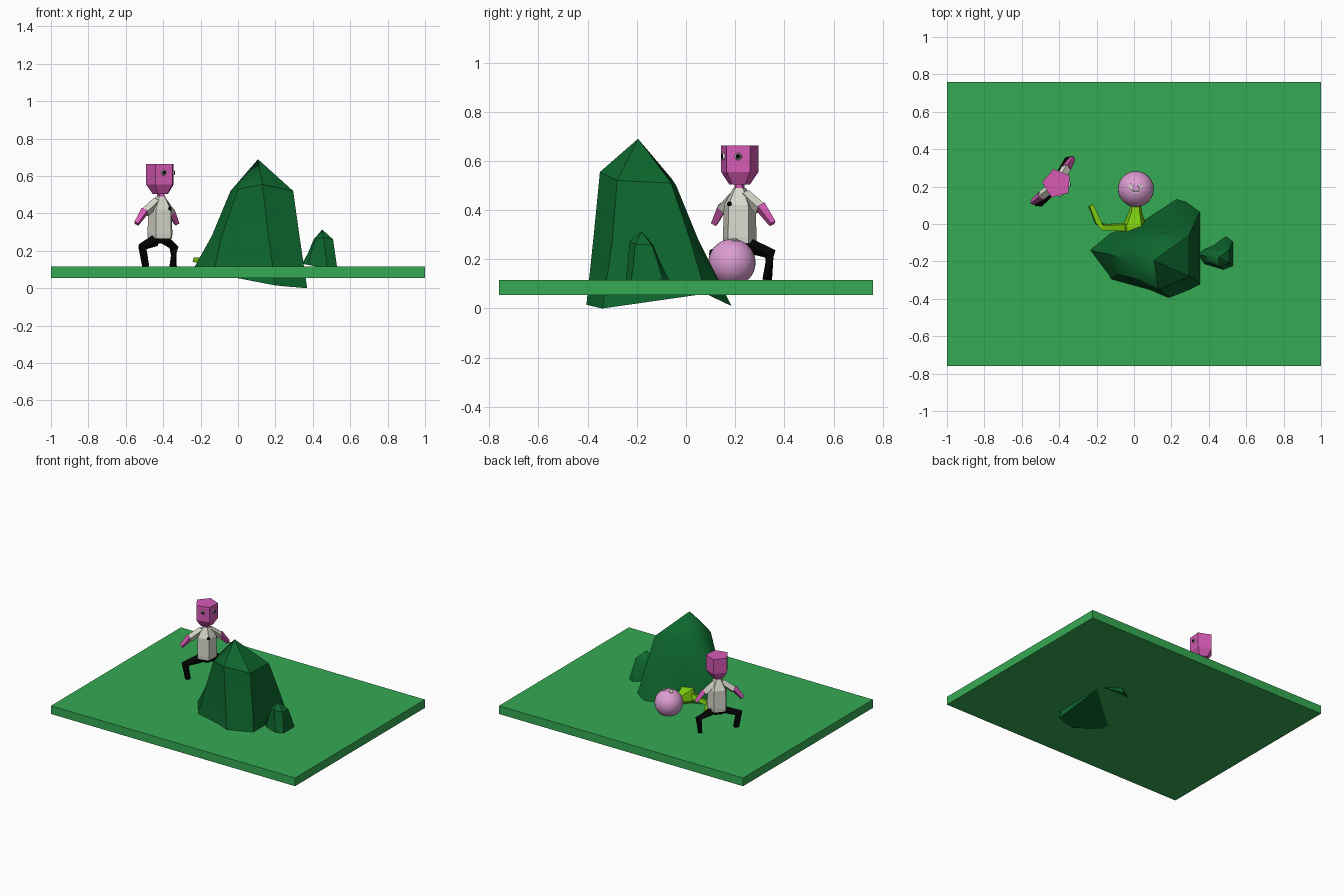
import bpy, bmesh, math
from mathutils import Vector, Matrix

if "Cube" in bpy.data.objects:
    bpy.data.objects.remove(bpy.data.objects["Cube"])


def mat(name, r, g, b):
    def lin(c):
        c /= 255
        return c / 12.92 if c <= 0.04045 else ((c + 0.055) / 1.055) ** 2.4
    m = bpy.data.materials.new(name)
    m.diffuse_color = (lin(r), lin(g), lin(b), 1)
    m.use_nodes = True
    m.node_tree.nodes["Principled BSDF"].inputs["Base Color"].default_value = m.diffuse_color
    return m


GRASS = mat("grass green", 53, 170, 83)
ROCK = mat("dark green", 13, 103, 46)
PINK = mat("magenta skin", 214, 90, 180)
PALE = mat("pale pink", 220, 156, 210)
SHIRT = mat("off white", 216, 216, 204)
BLACK = mat("black", 4, 4, 4)
LIME = mat("lime", 124, 205, 14)
WHITE = mat("white", 240, 240, 240)


def finish(bm, name, material, smooth=None):
    bmesh.ops.recalc_face_normals(bm, faces=bm.faces)
    me = bpy.data.meshes.new(name)
    bm.to_mesh(me)
    bm.free()
    me.materials.append(material)
    ob = bpy.data.objects.new(name, me)
    bpy.context.collection.objects.link(ob)
    if smooth:
        bpy.ops.object.select_all(action='DESELECT')
        ob.select_set(True)
        bpy.context.view_layer.objects.active = ob
        bpy.ops.object.shade_smooth_by_angle(angle=math.radians(smooth))
    return ob


def skin(rings, name, material, smooth=None, tip=None):
    """Bridge rings of points, cap the ends (or close to a tip)."""
    bm = bmesh.new()
    vs = [[bm.verts.new(p) for p in r] for r in rings]
    n = len(vs[0])
    for a, b in zip(vs, vs[1:]):
        for i in range(n):
            j = (i + 1) % n
            bm.faces.new((a[i], a[j], b[j], b[i]))
    bm.faces.new(vs[0][::-1])
    if tip:
        t = bm.verts.new(tip)
        for i in range(n):
            bm.faces.new((vs[-1][i], vs[-1][(i + 1) % n], t))
    else:
        bm.faces.new(vs[-1])
    return finish(bm, name, material, smooth)


def column(name, material, cx, cy, levels, sides=5, start=-40):
    """Upright faceted solid from (z, radius) levels."""
    rings = []
    for z, r in levels:
        ang = [math.radians(start + 360 * i / sides) for i in range(sides)]
        rings.append([(cx + r * math.cos(a), cy + r * math.sin(a), z) for a in ang])
    return skin(rings, name, material)


def limb(name, material, path, radii, sides=4):
    """Faceted tube along a path with a radius at each point."""
    pts = [Vector(p) for p in path]
    rings = []
    for i, p in enumerate(pts):
        d = (pts[min(i + 1, len(pts) - 1)] - pts[max(i - 1, 0)]).normalized()
        u = d.cross(Vector((0.3, -0.25, 0.9))).normalized()
        v = d.cross(u)
        rings.append([p + radii[i] * (u * math.cos(a) + v * math.sin(a))
                      for a in [math.pi / sides + 2 * math.pi * k / sides for k in range(sides)]])
    return skin(rings, name, material)


def disc(name, material, center, normal, r, thick, sides=10):
    bm = bmesh.new()
    rot = Vector(normal).to_track_quat('Z', 'Y').to_matrix().to_4x4()
    bmesh.ops.create_cone(bm, cap_ends=True, segments=sides, radius1=r, radius2=r * 0.8,
                          depth=thick, matrix=Matrix.Translation(center) @ rot)
    return finish(bm, name, material)


# Ground slab
bm = bmesh.new()
bmesh.ops.create_cube(bm, size=1, matrix=Matrix.Translation((0, 0, 0.086)) @ Matrix.Diagonal((2, 1.52, 0.061, 1)))
finish(bm, "ground_slab", GRASS)

# Boulder rings from base to shoulder, shared by both boulders
base = [(-.24, -.14, .10), (-.13, -.05, .10), (.04, .02, .09), (.24, .185, .01),
        (.36, .08, .06), (.37, -.34, 0), (.2, -.405, .015), (-.13, -.3, .08)]
middle = [(-.14, -.16, .28), (-.08, -.07, .30), (.05, -.03, .32), (.21, .05, .28),
          (.33, .02, .27), (.33, -.30, .27), (.16, -.375, .30), (-.09, -.27, .27)]
upper = [(-.04, -.19, .52), (0, -.1, .52), (.08, -.06, .53), (.2, -.04, .50),
         (.295, -.06, .51), (.295, -.28, .52), (.13, -.35, .555), (0, -.29, .53)]
peak = (.107, -.195, .69)


def boulder(name, scale, offset):
    def place(p):
        return Vector(p) * scale + Vector(offset)
    skin([[place(p) for p in r] for r in (base, middle, upper)], name, ROCK, 38, place(peak))


boulder("large_boulder", 1, (0, 0, 0))
boulder("small_boulder", .31, (.417, -.12, .10))

# Standing figure: head, neck, shirt, trousers (a corner points forward)
CX, CY = -.412, .217
column("head", PINK, CX, CY, [(.505, .045), (.555, .08), (.663, .08)])
column("neck", PINK, CX, CY, [(.47, .022), (.51, .022)])
column("shirt", SHIRT, CX, CY, [(.265, .07), (.29, .072), (.42, .068), (.49, .027)])
column("trouser_seat", BLACK, CX, CY, [(.24, .05), (.275, .068)])

# Arms with sleeves, and bent legs, on both sides
for side, elbow, hand, knee, foot in (
        ("left", (-.497, .15), (-.543, .115), (-.512, .113), (-.493, .118)),
        ("right", (-.36, .302), (-.328, .352), (-.343, .343), (-.347, .33))):
    c = Vector((CX, CY, 0))
    e = Vector((*elbow, .405))
    h = Vector((*hand, .345))
    s = c.lerp(Vector((*elbow, 0)), .25) + Vector((0, 0, .465))
    limb(side + "_sleeve", SHIRT, [s, e], [.024, .027])
    limb(side + "_arm", PINK, [e + Vector((0, 0, .01)), h], [.025, .016])
    hip = c.lerp(Vector((*knee, 0)), .3) + Vector((0, 0, .255))
    limb(side + "_leg", BLACK, [hip, (*knee, .222), (*foot, .115)], [.032, .028, .02])

# Eyes on the two front faces of the head
for i, ang in enumerate((-76, -4)):
    a = math.radians(ang)
    n = Vector((math.cos(a), math.sin(a), 0))
    p = Vector((CX, CY, .618)) + n * .067
    disc(f"eye_white_{i}", WHITE, p, n, .016, .008)
    disc(f"eye_pupil_{i}", BLACK, p + n * .004, n, .011, .006)

# Shirt button on the front corner
f = Vector((math.cos(math.radians(-40)), math.sin(math.radians(-40)), 0))
disc("shirt_button", BLACK, Vector((CX, CY, .425)) + f * .064, f, .011, .008, 6)

# Trapped figure: round head, body running under the boulder, bent arm
bm = bmesh.new()
ball = Vector((.01, .187, .187))
bmesh.ops.create_uvsphere(bm, u_segments=28, v_segments=16, radius=.096, matrix=Matrix.Translation(ball))
finish(bm, "trapped_head", PALE, 40)
limb("trapped_body", LIME, [(.01, .12, .165), (.008, .06, .165), (0, -.01, .165), (.02, -.13, .165)],
     [.025, .038, .068, .07], 5)
limb("trapped_arm", LIME, [(-.02, -.015, .175), (-.165, -.018, .15), (-.192, .01, .148), (-.23, .1, .15)],
     [.026, .02, .021, .016])

# Crossed eyes and mouth as thin plates on top of the round head
for name, dx, dy, turn in (("eye_cross", -.026, .012, 45), ("eye_cross", -.026, .012, -45),
                           ("eye_cross", .026, .012, 45), ("eye_cross", .026, .012, -45),
                           ("mouth_bar", 0, -.016, 0)):
    n = Vector((dx, dy, math.sqrt(.096 ** 2 - dx * dx - dy * dy)))
    rot = n.to_track_quat('Z', 'Y').to_matrix().to_4x4()
    bm = bmesh.new()
    bmesh.ops.create_cube(bm, size=1, matrix=Matrix.Translation(ball + n) @ rot
                          @ Matrix.Rotation(math.radians(turn), 4, 'Z') @ Matrix.Diagonal((.034, .009, .006, 1)))
    finish(bm, name, SHIRT)
